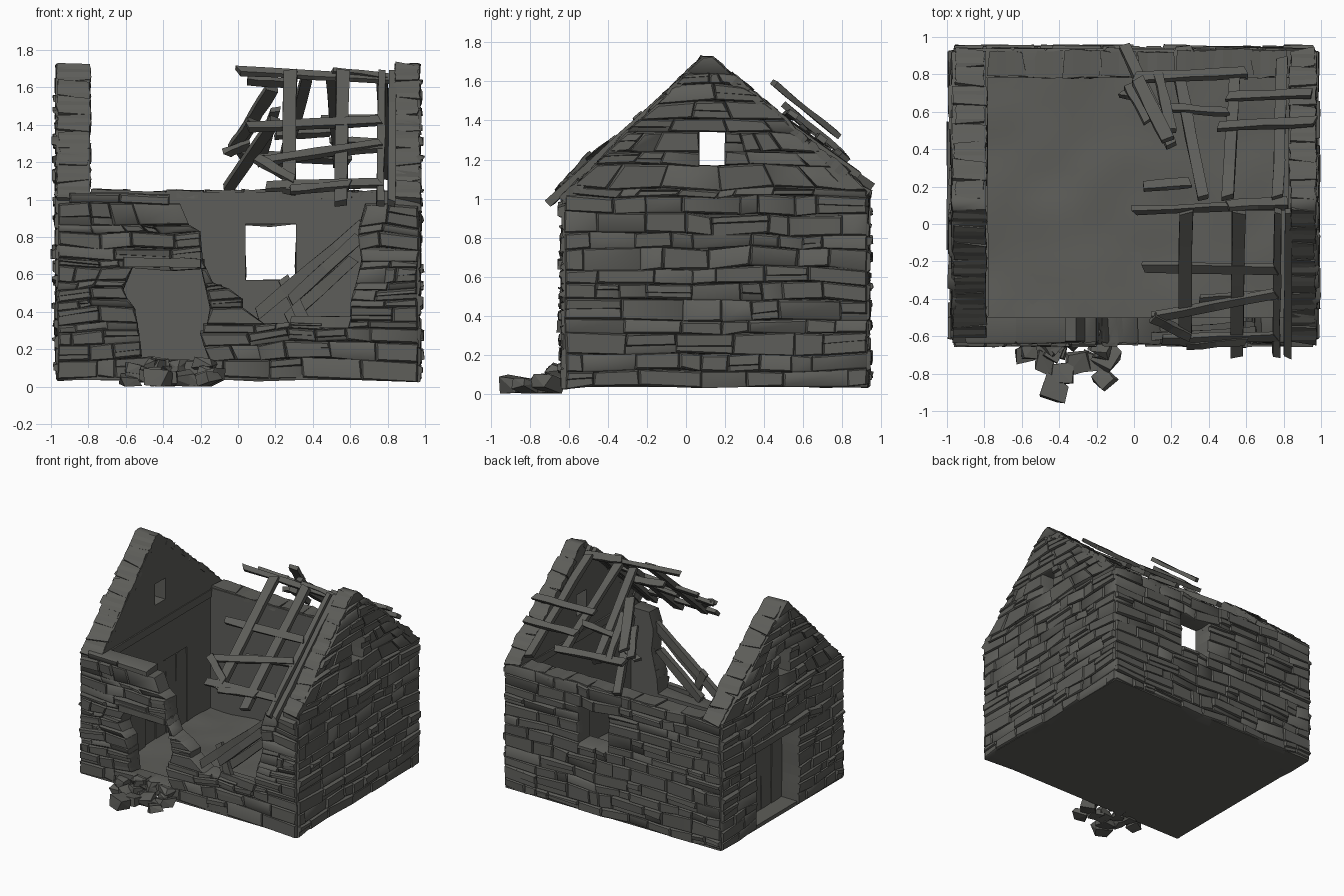
import bpy, bmesh, random
from mathutils import Vector, Matrix, noise

random.seed(7)
R = random.uniform
if "Cube" in bpy.data.objects:
    bpy.data.objects.remove(bpy.data.objects["Cube"])

grey = bpy.data.materials.new("weathered_grey")
grey.use_nodes = True
grey.diffuse_color = (0.11, 0.11, 0.1, 1)
bsdf = grey.node_tree.nodes["Principled BSDF"]
bsdf.inputs["Base Color"].default_value = grey.diffuse_color
bsdf.inputs["Roughness"].default_value = 0.9


def finish(name, bm, smooth=False):
    bmesh.ops.recalc_face_normals(bm, faces=bm.faces)
    mesh = bpy.data.meshes.new(name)
    bm.to_mesh(mesh)
    bm.free()
    ob = bpy.data.objects.new(name, mesh)
    bpy.context.collection.objects.link(ob)
    mesh.materials.append(grey)
    if smooth:
        bpy.ops.object.select_all(action='DESELECT')
        ob.select_set(True)
        bpy.context.view_layer.objects.active = ob
        bpy.ops.object.shade_smooth_by_angle(angle=0.8)
    return ob


# ---- masonry: courses of stones filling a wall outline with holes ----
def spans(loops, z):
    hits = []
    for loop in loops:
        for (u0, z0), (u1, z1) in zip(loop, loop[1:] + loop[:1]):
            if (z0 <= z) != (z1 <= z):
                hits.append(u0 + (u1 - u0) * (z - z0) / (z1 - z0))
    hits.sort()
    return list(zip(hits[::2], hits[1::2]))


def course_levels(loops):
    zs = sorted({p[1] for loop in loops for p in loop})
    keep = [zs[0]]
    for z in zs[1:]:
        if z - keep[-1] > 0.04:
            keep.append(z)
    keep[-1] = zs[-1]
    levels = [keep[0]]
    for a, b in zip(keep, keep[1:]):
        n = max(1, round((b - a) / 0.085))
        step = (b - a) / n
        levels += [a + step * (i + R(.8, 1.2)) for i in range(n - 1)] + [b]
    return levels


def add_stone(bm, quad, place, inner, outer, bulge):
    side = 1 if outer > inner else -1
    cu = sum(p[0] for p in quad) / 4
    cz = sum(p[1] for p in quad) / 4
    rings = []
    for depth, raised in ((inner, False), (outer - side * 0.004, False), (outer, True)):
        ring = []
        for u, z in quad:
            d = depth
            if depth != inner:
                # wavy joints, shared by neighbouring stones
                p = Vector((u * 4, z * 4, depth))
                u, z = u + .012 * noise.noise(p), z + .03 * noise.noise(p + Vector((9, 0, 0)))
            if raised:
                u += R(.004, .012) * (1 if u < cu else -1)
                z += R(.003, .012) * (1 if z < cz else -1)
                d += side * (bulge + R(-.005, .005))
            ring.append(bm.verts.new(place(u, z, d)))
        rings.append(ring)
    bm.faces.new(rings[0])
    bm.faces.new(rings[2])
    for a, b in zip(rings, rings[1:]):
        for i in range(4):
            j = (i + 1) % 4
            bm.faces.new((a[i], a[j], b[j], b[i]))


def wall(name, loops, along_x, inner, outer):
    bm = bmesh.new()
    place = (lambda u, z, d: (u, d, z)) if along_x else (lambda u, z, d: (d, u, z))
    levels = course_levels(loops)
    for z0, z1 in zip(levels, levels[1:]):
        low, high = spans(loops, z0 + 0.002), spans(loops, z1 - 0.002)
        if len(low) != len(high):
            low = high = spans(loops, (z0 + z1) / 2)
        for (a, b), (c, d) in zip(low, high):
            width = max(b - a, d - c, 0.01)
            cuts = [0]
            while cuts[-1] < 1:
                cuts.append(cuts[-1] + R(0.09, 0.34) / width)
            cuts = [t / cuts[-1] for t in cuts]
            for s, t in zip(cuts, cuts[1:]):
                quad = [(a + (b - a) * s, z0), (a + (b - a) * t, z0),
                        (c + (d - c) * t, z1), (c + (d - c) * s, z1)]
                add_stone(bm, quad, place, inner, outer, R(.003, .012))
                # some courses carry a thin slab that sticks out
                if random.random() < .22:
                    k = R(.3, .6)
                    slab = [(p[0] + (q[0] - p[0]) * k, p[1] + (q[1] - p[1]) * k)
                            for p, q in ((quad[0], quad[3]), (quad[1], quad[2]))]
                    add_stone(bm, slab + quad[2:], place, inner, outer, R(.016, .026))
    return finish(name, bm, True)


def rect(u0, u1, z0, z1):
    return [(u0, z0), (u1, z0), (u1, z1), (u0, z1)]


gable = [(-.62, .04), (.925, .04), (.925, 1.05), (.13, 1.725), (.08, 1.725), (-.62, 1.01)]
gable_window = rect(.07, .2, 1.17, 1.34)
doorway = rect(-.05, .48, .06, .68)
wall("gable_wall_left", [gable, gable_window], False, .84, .968)
wall("gable_wall_right", [gable, gable_window, doorway], False, -.79, -.968)
wall("back_wall", [rect(-.962, .962, .04, 1.04), rect(.04, .31, .57, .87)], True, .78, .932)

# front wall outline with the collapsed stretch, and the broken hole
front = [(-.962, .04), (.962, .04), (.962, 1.0), (.68, .98), (.64, .84), (.66, .68), (.61, .46),
         (.6, .34), (.28, .32), (.02, .36), (.02, .46), (-.06, .52), (-.14, .56), (-.19, .68),
         (-.2, .82), (-.26, .86), (-.32, 1.0), (-.6, 1.03), (-.962, 1.0)]
hole = [(-.52, .14), (-.15, .14), (-.2, .3), (-.14, .37), (-.2, .64), (-.56, .64),
        (-.62, .5), (-.55, .42)]
wall("front_wall", [front, hole], True, -.5, -.63)

# ---- base slab and uneven floor ----
bm = bmesh.new()
bmesh.ops.create_cube(bm, size=1, matrix=Matrix.Translation((0, .15, .05))
                      @ Matrix.Diagonal((1.92, 1.56, .03, 1)))
finish("base_slab", bm)
bm = bmesh.new()
bmesh.ops.create_grid(bm, x_segments=24, y_segments=18, size=1,
                      matrix=Matrix.Translation((.02, .14, .075)) @ Matrix.Diagonal((.84, .66, 1, 1)))
for v in bm.verts:
    v.co.z += 0.02 * noise.noise(v.co * 4)
finish("dirt_floor", bm, True)


# ---- timbers ----
def beam(name, a, b, w=.05, t=.035, up=(0, -.5, 1), rough=.004):
    a, b = Vector(a), Vector(b)
    run = (b - a).normalized()
    side = run.cross(Vector(up)).normalized()
    top = side.cross(run)
    bm = bmesh.new()
    rings = []
    steps = 4
    for i in range(steps + 1):
        c = a.lerp(b, i / steps)
        rag = R(-.015, .015) if i in (0, steps) else 0
        rings.append([bm.verts.new(c + side * (sx * w / 2 + R(-rough, rough))
                                   + top * (sy * t / 2 + R(-rough, rough)) + run * rag * sx)
                      for sx, sy in ((-1, -1), (1, -1), (1, 1), (-1, 1))])
    for p, q in zip(rings, rings[1:]):
        for i in range(4):
            j = (i + 1) % 4
            bm.faces.new((p[i], p[j], q[j], q[i]))
    bm.faces.new(rings[0])
    bm.faces.new(rings[-1])
    return finish(name, bm)


# ---- rough coping stones along the gable slopes and the wall heads ----
def coping(a, b, count, w, up):
    a, b = Vector(a), Vector(b)
    for i in range(count):
        beam("coping_stone", a.lerp(b, i / count), a.lerp(b, (i + .96) / count),
             w + R(-.02, .01), .04 + R(-.01, .012), up, .006)


for x, w in ((-.878, .17), (.903, .135)):
    coping((x, -.62, .995), (x, .09, 1.715), 8, w, (0, -1, 1))
    coping((x, .925, 1.035), (x, .12, 1.715), 8, w, (0, 1, 1))
coping((-.78, .855, 1.03), (.83, .855, 1.025), 8, .15, (0, 0, 1))


def roof_z(y):
    return 1.0 + (y + .64) if y < .1 else 1.74 - .82 * (y - .1)


def roof_beam(name, x0, y0, x1, y1, lift0, lift1, w, t=.03):
    up = (0, -1 if (y0 + y1) / 2 < .1 else .8, 1)
    beam(name, (x0, y0, roof_z(y0) + lift0), (x1, y1, roof_z(y1) + lift1), w, t, up)


# rafters: front slope, then back slope
for x, y in ((.27, -.64), (.55, -.7), (.76, -.7), (.82, -.7)):
    roof_beam("front_rafter", x, y, x + .01, .07, .04, -.03, .07 if x < .7 else .04, .04)
for x0, x1, y in ((.37, .24, .8), (.5, .54, .8), (.77, .79, .88), (.2, -.05, .95)):
    roof_beam("back_rafter", x0, .14 if x0 > .2 else .42, x1, y, -.05, .02, .06, .04)

# battens: x and y of both ends, then height above the roof line
battens = [(0, .07, .82, .1, -.02, -.1), (.05, .2, .3, .22, -.02, -.02), (.05, -.23, .76, -.24, -.02, .02),
           (.35, -.4, .76, -.38, .0, .02), (.1, -.5, .76, -.37, .06, .03), (.1, -.5, .3, -.6, .08, .06),
           (.28, -.65, .6, -.62, .06, .06), (.15, -.62, .76, -.6, .05, .05),
           (0, .78, .6, .81, .06, .05), (.5, .68, .95, .7, .04, .06), (.45, .52, .97, .55, .03, .06),
           (.2, .62, .5, .6, .03, .03), (.5, .1, .82, .12, -.06, -.08)]
for x0, y0, x1, y1, l0, l1 in battens:
    roof_beam("batten", x0, y0, x1, y1, l0, l1, R(.04, .06))

# loose boards hanging from the broken edge
roof_beam("loose_board", .02, .77, .18, .45, .14, .14, .07)
roof_beam("loose_board", -.03, .74, .08, .55, .06, .05, .06)
roof_beam("loose_board", .13, .8, .2, .5, .07, .07, .05)
roof_beam("loose_board", -.06, .7, .06, .68, .0, .03, .05)

# fallen timbers in the front gap
for x0, z0, x1, z1, y in ((.66, .86, .1, .39, -.57), (.65, .8, .28, .46, -.6), (.62, .68, .26, .36, -.54),
                          (.24, .58, .36, .34, -.58), (.28, .345, .6, .345, -.61)):
    beam("fallen_timber", (x0, y, z0), (x1, y - .03, z1), .06, .04, (0, -1, 0))

# lintels, wall plates and door
beam("front_lintel", (-.62, -.61, .665), (-.19, -.61, .66), .09, .05, (0, 0, 1))
beam("door_lintel", (-.96, -.13, .71), (-.96, .54, .71), .08, .05, (0, 0, 1))
for x in (-.79, .84):
    beam("wall_plate", (x, -.5, 1.0), (x, .78, 1.0), .02, .06, (0, 0, 1))
for i in range(4):
    y = .02 + i * .132
    beam("door_plank", (-.81, y, .06), (-.81, y, .68), .128, .025, (1, 0, 0))


# ---- rubble spilled in front of the hole ----
def rock(bm, loc, size):
    pts = []
    for sx in (-1, 1):
        for sy in (-1, 1):
            for sz in (-1, 1):
                pts.append(Vector((sx * R(.5, 1.1), sy * R(.5, 1), sz * R(.3, .6))))
    spin = Matrix.Rotation(R(0, 3), 3, 'Z') @ Matrix.Rotation(R(-.4, .4), 3, 'X')
    pts = [spin @ p * size for p in pts]
    ground = min(p.z for p in pts)
    verts = [bm.verts.new(Vector(loc) + p - Vector((0, 0, ground))) for p in pts]
    bmesh.ops.convex_hull(bm, input=verts)


bm = bmesh.new()
for i in range(16):
    rock(bm, (-.36 + R(-.2, .2), R(-.7, -.6), R(.02, .09)), R(.045, .065))
for x, y, size in ((-.43, -.88, .085), (-.38, -.8, .07), (-.16, -.82, .06), (-.14, -.71, .07),
                   (-.58, -.7, .06), (-.3, -.74, .07), (-.22, -.74, .06), (-.48, -.74, .06)):
    rock(bm, (x, y, 0), size)
finish("rubble", bm)
